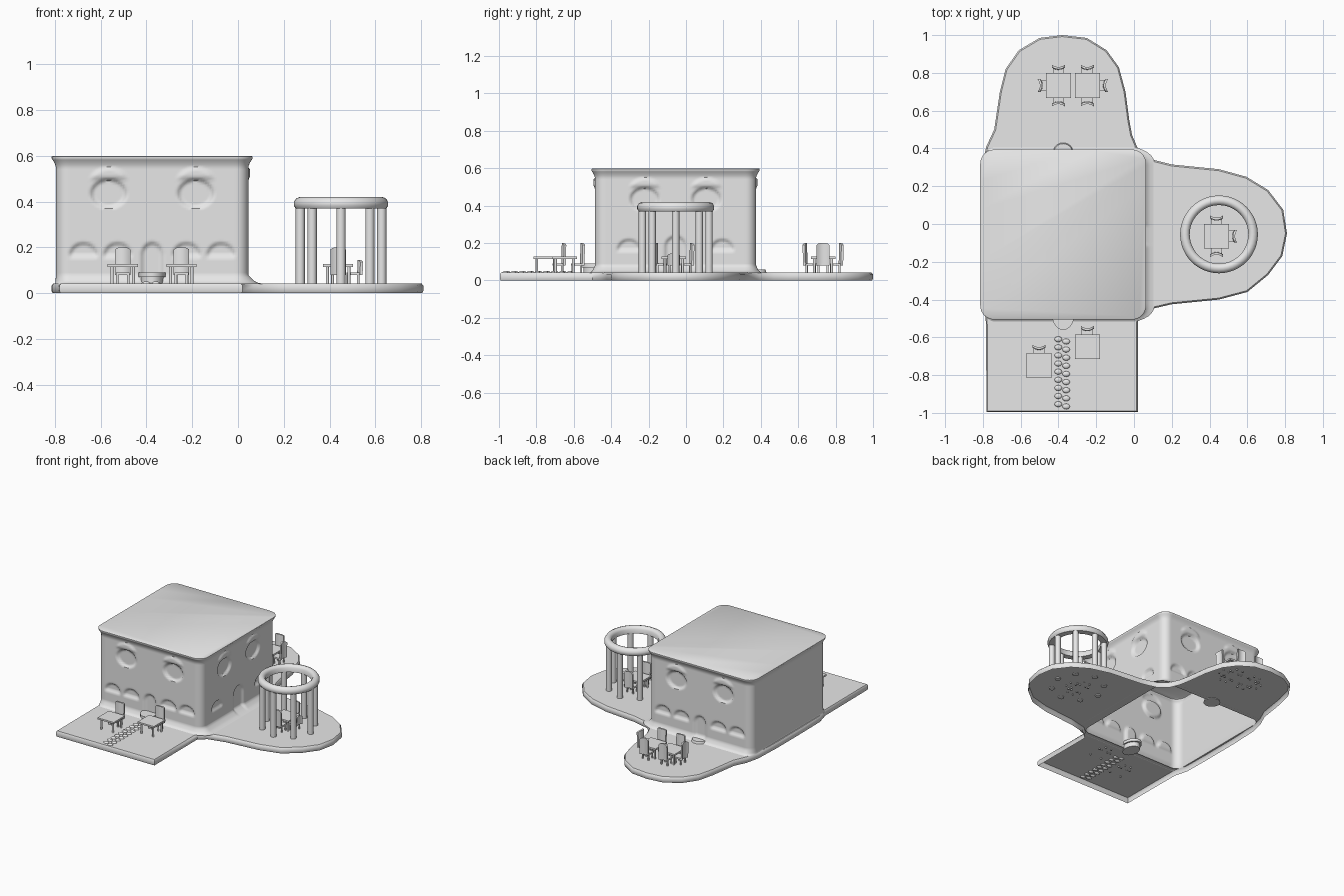
import bpy, bmesh, math
from mathutils import Matrix, Vector

if "Cube" in bpy.data.objects:
    bpy.data.objects.remove(bpy.data.objects["Cube"])

grey = bpy.data.materials.new("plain grey")
grey.diffuse_color = (0.8, 0.8, 0.8, 1)
grey.use_nodes = True
grey.node_tree.nodes["Principled BSDF"].inputs["Base Color"].default_value = grey.diffuse_color
TOP = 0.042  # terrace surface height


def finish(bm, name, recalc=True, angle=40):
    if recalc:
        bmesh.ops.recalc_face_normals(bm, faces=bm.faces)
    me = bpy.data.meshes.new(name)
    bm.to_mesh(me)
    bm.free()
    me.materials.append(grey)
    ob = bpy.data.objects.new(name, me)
    bpy.context.collection.objects.link(ob)
    bpy.ops.object.select_all(action='DESELECT')
    ob.select_set(True)
    bpy.context.view_layer.objects.active = ob
    bpy.ops.object.shade_smooth_by_angle(angle=math.radians(angle))
    return ob


def box(bm, c, s):
    m = Matrix.Translation(c) @ Matrix.Diagonal((*s, 1))
    bmesh.ops.create_cube(bm, size=1, matrix=m)


def rod(bm, x, y, z0, z1, r, seg=10, r2=None, sy=1):
    m = Matrix.Translation((x, y, (z0 + z1) / 2)) @ Matrix.Diagonal((1, sy, 1, 1))
    bmesh.ops.create_cone(bm, cap_ends=True, segments=seg, radius1=r,
                          radius2=r if r2 is None else r2, depth=z1 - z0, matrix=m)


def bridge(bm, a, b):
    n = len(a)
    for i in range(n):
        bm.faces.new((a[i], a[(i + 1) % n], b[(i + 1) % n], b[i]))


# ---- house footprint: rounded rectangle as (point, outward normal) ----
X0, X1, Y0, Y1, R = -0.795, 0.045, -0.487, 0.375, 0.055
CX, CY = (X0 + X1) / 2, (Y0 + Y1) / 2


def footprint(step=0.01):
    pts = []
    corners = [(X1 - R, Y0 + R, -90), (X1 - R, Y1 - R, 0), (X0 + R, Y1 - R, 90), (X0 + R, Y0 + R, 180)]
    for k, (cx, cy, a0) in enumerate(corners):
        for j in range(9):
            a = math.radians(a0 + j * 11.25)
            n = Vector((math.cos(a), math.sin(a), 0))
            pts.append((Vector((cx, cy, 0)) + n * R, n))
        nx, ny, _ = corners[(k + 1) % 4]
        p, q = pts[-1][0], Vector((nx, ny, 0)) + n * R
        m = int((q - p).length / step)
        pts += [(p.lerp(q, j / m), n) for j in range(1, m)]
    return pts


def soft(d, w=0.012):
    t = max(0, min(1, d / w))
    return t * t * (3 - 2 * t)


def ellipse(u, z, cu, cz, ru, rz):
    return (1 - math.hypot((u - cu) / ru, (z - cz) / rz)) * min(ru, rz)


# ---- relief of windows, brows and doors on a wall ----
def relief(p, n, z):
    if n.x < -0.99 or max(abs(n.x), abs(n.y)) < 0.999:
        return 0
    side = n.x > 0.9
    u = abs(p.y - CY if side else p.x - CX)
    d = 0
    bu = 0.165 if side else 0.19
    d += 0.008 * soft(min(ellipse(u, z, bu, 0.49, 0.085, 0.06), z - 0.495))
    d -= 0.015 * soft(ellipse(u, z, bu, 0.435, 0.082, 0.066))
    for su in ((0.25,) if side else (0.15, 0.30)):
        d -= 0.013 * soft(min(ellipse(u, z, su, 0.165, 0.064, 0.058), z - 0.155))
    w, h = (0.06, 0.18) if side else (0.05, 0.165)
    door = min(w - u, h - z) if z < h else ellipse(u, z, 0, h, w, 0.06)
    if z < h:
        door = w - u
    d -= 0.014 * soft(door) * soft(z - 0.05)
    return d


# ---- house: open-bottomed shell with flared roof edge ----
bm = bmesh.new()
base = footprint()
levels = [(TOP - 0.001, 0.032), (0.046, 0.02), (0.055, 0.012), (0.07, 0.005)]
levels += [(0.08 + 0.01 * i, 0) for i in range(48)]
levels += [(0.56, 0.003), (0.572, 0.008), (0.582, 0.015), (0.588, 0.019), (0.596, 0.019), (0.6, 0.013)]
prev = None
for z, off in levels:
    ring = []
    for p, n in base:
        o = off
        if z < 0.1:  # fillet onto the terrace, none along the left edge
            o *= min(1, n.x + 1.15) + max(n.x, 0) ** 4
        q = p + n * (o + relief(p, n, z))
        ring.append(bm.verts.new((q.x, q.y, z)))
    if prev:
        bridge(bm, prev, ring)
    prev = ring
bm.faces.new(prev)
finish(bm, "house_shell", recalc=False, angle=50)

# ---- terrace: rim and top sheet with an opening under the house ----
outline = [(-0.78, -0.995), (0.02, -0.995), (0.02, -0.5), (0.07, -0.455), (0.2, -0.425), (0.45, -0.4),
           (0.6, -0.36), (0.71, -0.27), (0.785, -0.17), (0.81, -0.05), (0.79, 0.075), (0.71, 0.18),
           (0.595, 0.25), (0.45, 0.29), (0.2, 0.315), (0.08, 0.345), (0.02, 0.4), (-0.01, 0.47),
           (-0.025, 0.55), (-0.045, 0.7), (-0.08, 0.83), (-0.145, 0.92), (-0.25, 0.985), (-0.38, 1.0),
           (-0.5, 0.985), (-0.61, 0.92), (-0.68, 0.82), (-0.71, 0.7), (-0.74, 0.5), (-0.782, 0.41),
           (-0.806, 0.31), (-0.815, 0.1), (-0.815, -0.2), (-0.812, -0.4), (-0.785, -0.5)]
bm = bmesh.new()
N = len(outline)
O = [Vector((x, y, 0)) for x, y in outline]
prev = None
for z, inset in ((0, 0.005), (0.01, 0), (0.032, 0), (TOP, 0.008)):
    ring = []
    for i in range(N):
        t = (O[i] - O[i - 1]).normalized() + (O[(i + 1) % N] - O[i]).normalized()
        t.normalize()
        q = O[i] - Vector((t.y, -t.x, 0)) * inset
        ring.append(bm.verts.new((q.x, q.y, z)))
    if prev:
        bridge(bm, prev, ring)
    prev = ring
hole = [bm.verts.new((p.x, p.y, TOP)) for p, n in footprint(0.05)]
edges = [bm.edges.new((hole[i - 1], hole[i])) for i in range(len(hole))]
edges += [bm.edges.get((prev[i - 1], prev[i])) for i in range(N)]
bmesh.ops.triangle_fill(bm, use_beauty=True, use_dissolve=False, edges=edges, normal=(0, 0, 1))
for f in bm.faces:
    f.normal_update()
    if f.calc_center_median().z > TOP - 0.001 and f.normal.z < 0:
        f.normal_flip()
finish(bm, "terrace", recalc=False)

# ---- door steps ----
bm = bmesh.new()
rod(bm, CX, Y0 + 0.01, 0.036, 0.07, 0.05, 24, sy=1.4)
rod(bm, CX, Y0 + 0.01, 0.07, 0.09, 0.06, 24, sy=1.4)
finish(bm, "front_step")
bm = bmesh.new()
rod(bm, CX, Y1, 0.036, 0.058, 0.057, 24, r2=0.05)
finish(bm, "back_step")

# ---- garden path of small staggered stones ----
bm = bmesh.new()
for i in range(9):
    for s in (-1, 1):
        y = -0.61 - i * 0.043 - (0.012 if s > 0 else 0)
        m = Matrix.Translation((-0.38 + s * 0.021, y, TOP)) @ Matrix.Diagonal((0.02, 0.015, 0.009, 1))
        bmesh.ops.create_uvsphere(bm, u_segments=12, v_segments=8, radius=1, matrix=m)
finish(bm, "path_stones")

# ---- pergola: ring on eight columns ----
PX, PY = 0.45, -0.055
bm = bmesh.new()
profile = [(0.155, 0.37), (0.198, 0.37), (0.206, 0.382), (0.206, 0.398), (0.196, 0.414),
           (0.18, 0.42), (0.166, 0.416), (0.155, 0.402)]
first = prev = None
for i in range(48):
    a = math.tau * i / 48
    ring = [bm.verts.new((PX + r * math.cos(a), PY + r * math.sin(a), z)) for r, z in profile]
    if prev:
        bridge(bm, prev, ring)
    first, prev = first or ring, ring
bridge(bm, prev, first)
finish(bm, "pergola_ring")
bm = bmesh.new()
for i in range(8):
    a = math.tau * i / 8
    rod(bm, PX + 0.178 * math.cos(a), PY + 0.178 * math.sin(a), 0.036, 0.375, 0.02, 16)
finish(bm, "pergola_columns")


# ---- furniture ----
def table(x, y):
    bm = bmesh.new()
    box(bm, (x, y, 0.121), (0.132, 0.132, 0.012))
    for sx in (-1, 1):
        for sy in (-1, 1):
            rod(bm, x + sx * 0.047, y + sy * 0.047, 0.036, 0.116, 0.007)
    finish(bm, "table")


def chair(x, y, turn, top=0.2):
    bm = bmesh.new()
    box(bm, (0, 0.066, 0.085), (0.06, 0.06, 0.012))
    for sx in (-0.024, 0.024):
        for ly in (0.044, 0.088):
            rod(bm, sx, ly, 0.036, 0.082, 0.006)
    # curved backrest with rounded top
    prev = None
    for i in range(9):
        t = i / 4 - 1
        yy, zt = 0.083 + 0.012 * t * t, top - 0.01 * t ** 4
        ring = [bm.verts.new((0.034 * t, *c)) for c in
                ((yy, 0.08), (yy + 0.012, 0.08), (yy + 0.015, zt), (yy + 0.003, zt))]
        if prev:
            bridge(bm, prev, ring)
        else:
            bm.faces.new(ring)
        prev = ring
    bm.faces.new(prev)
    ob = finish(bm, "chair")
    ob.matrix_world = Matrix.Translation((x, y, 0)) @ Matrix.Rotation(math.radians(turn), 4, 'Z')


# turn 0 = chair on the back side of its table, 90 = left, 180 = front, -90 = right
for x, y, turns in ((-0.40, 0.733, (0, 90, 180)), (-0.247, 0.733, (0, -90, 180)),
                    (0.437, -0.065, (0, -90, 180)), (-0.503, -0.75, (0,)), (-0.247, -0.65, (0,))):
    table(x, y)
    for t in turns:
        chair(x, y, t, 0.145 if x > 0 and t == -90 else 0.2)
